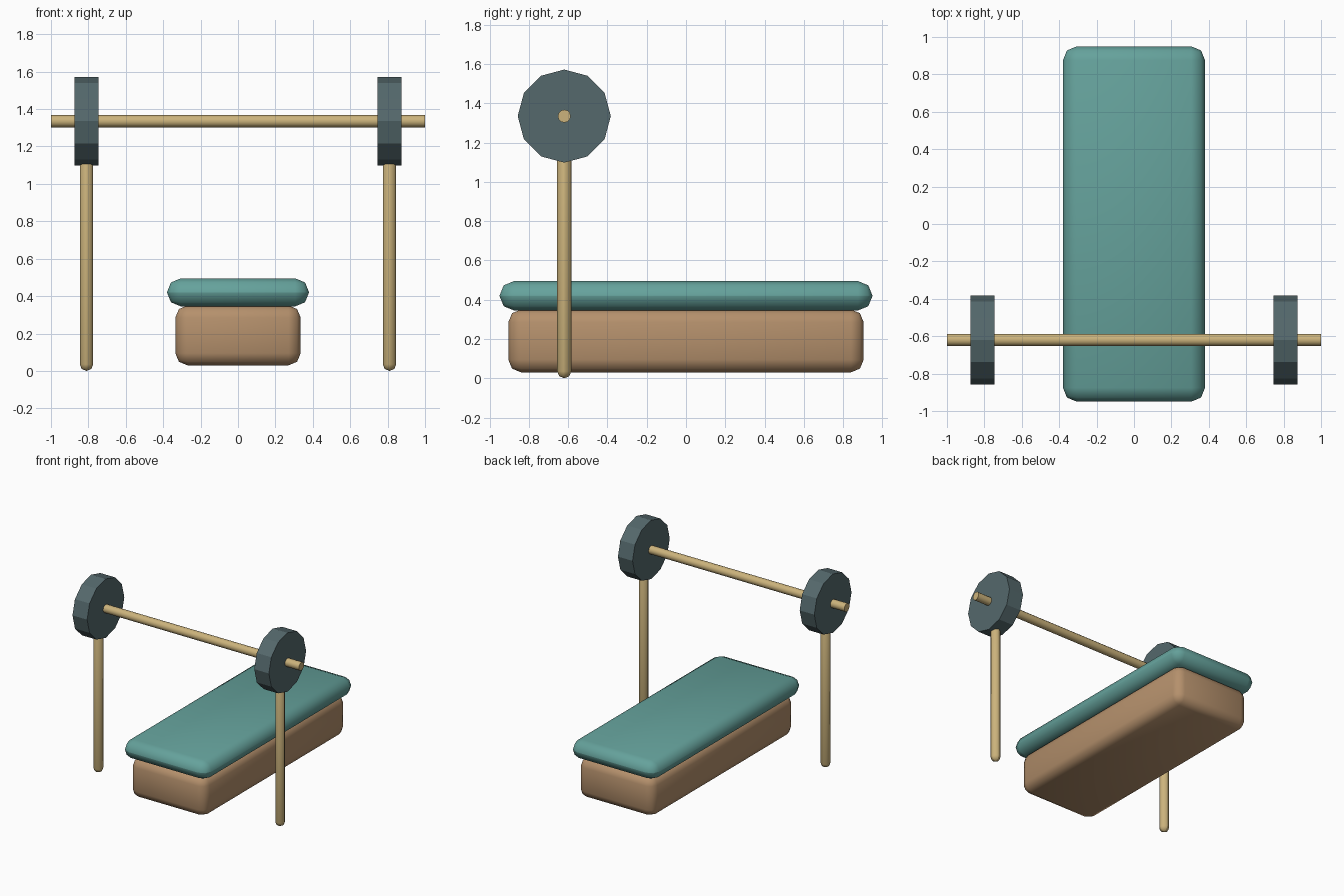
import bpy
from math import pi, radians

if "Cube" in bpy.data.objects:
    bpy.data.objects.remove(bpy.data.objects["Cube"])


def material(name, rgb):
    m = bpy.data.materials.new(name)
    m.diffuse_color = (*rgb, 1)
    m.use_nodes = True
    m.node_tree.nodes["Principled BSDF"].inputs["Base Color"].default_value = m.diffuse_color
    return m


WOOD = material("brown_wood", (0.46, 0.28, 0.15))
TEAL = material("teal_padding", (0.13, 0.36, 0.33))
BRASS = material("pale_brass", (0.60, 0.45, 0.20))
SLATE = material("dark_slate", (0.09, 0.14, 0.15))


def soft_box(name, lo, hi, bevel, mat):
    """Box between two corners with two-segment rounded edges."""
    bpy.ops.mesh.primitive_cube_add(
        size=1, location=[(a + b) / 2 for a, b in zip(lo, hi)])
    ob = bpy.context.object
    ob.name = name
    ob.scale = [b - a for a, b in zip(lo, hi)]
    bpy.ops.object.transform_apply(location=False, rotation=False, scale=True)
    mod = ob.modifiers.new("rounding", 'BEVEL')
    mod.width = bevel
    mod.segments = 2
    bpy.ops.object.modifier_apply(modifier=mod.name)
    bpy.ops.object.shade_smooth_by_angle(angle=radians(50))
    ob.data.materials.append(mat)
    return ob


def disc_x(name, x, radius, length, mat):
    """Twelve-sided cylinder lying along x on the bar axis."""
    bpy.ops.mesh.primitive_cylinder_add(
        vertices=12, radius=radius, depth=length,
        location=(x, BAR_Y, BAR_Z), rotation=(0, pi / 2, 0))
    ob = bpy.context.object
    ob.name = name
    ob.data.materials.append(mat)
    return ob


BAR_Y, BAR_Z, SIDE_X = -0.62, 1.335, 0.81

# Bench: wooden base and padded top
soft_box("bench_base", (-0.335, -0.905, 0.03), (0.335, 0.905, 0.35), 0.065, WOOD)
soft_box("bench_cushion", (-0.38, -0.95, 0.345), (0.38, 0.95, 0.495), 0.0745, TEAL)

# Barbell
bar = disc_x("bar", 0, 0.033, 2.0, BRASS)
bpy.ops.object.shade_smooth_by_angle(angle=radians(40))

# Weight plates and the upright posts below them
for side, label in ((-1, "left"), (1, "right")):
    x = side * SIDE_X
    disc_x(label + "_weight_plate", x, 0.237, 0.13, SLATE)
    soft_box(label + "_post", (x - 0.036, BAR_Y - 0.036, 0),
             (x + 0.036, BAR_Y + 0.036, 1.15), 0.0355, BRASS)
